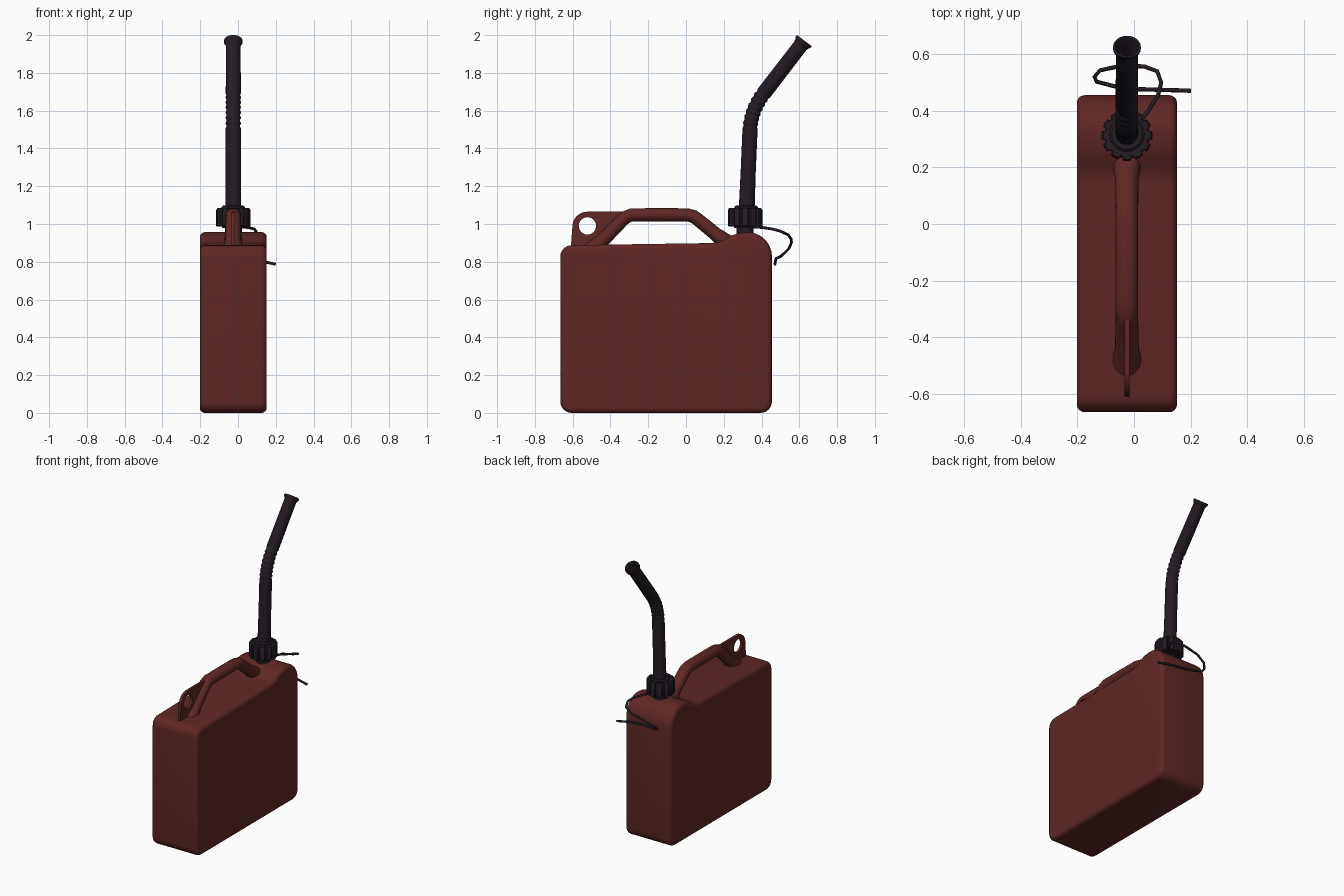
import bpy, bmesh, math
from mathutils import Vector

if "Cube" in bpy.data.objects:
    bpy.data.objects.remove(bpy.data.objects["Cube"])

CX = -0.025  # centre plane of the can


def material(name, rgb):
    m = bpy.data.materials.new(name)
    m.diffuse_color = (*rgb, 1)
    m.use_nodes = True
    m.node_tree.nodes["Principled BSDF"].inputs["Base Color"].default_value = m.diffuse_color
    return m


RED = material("red_plastic", (0.115, 0.02, 0.019))
BLACK = material("black_plastic", (0.018, 0.012, 0.018))


def finish(ob, mat, angle=35):
    ob.data.materials.clear()
    ob.data.materials.append(mat)
    bpy.ops.object.select_all(action='DESELECT')
    ob.select_set(True)
    bpy.context.view_layer.objects.active = ob
    if ob.type == 'CURVE':
        bpy.ops.object.convert(target='MESH')
    bpy.ops.object.shade_smooth_by_angle(angle=math.radians(angle))


def add_mesh(name, bm, mat, angle=35):
    bmesh.ops.recalc_face_normals(bm, faces=bm.faces)
    me = bpy.data.meshes.new(name)
    bm.to_mesh(me)
    bm.free()
    ob = bpy.data.objects.new(name, me)
    bpy.context.collection.objects.link(ob)
    finish(ob, mat, angle)


def arc(y, z, r, a0, a1, n=6):
    angles = [math.radians(a0 + (a1 - a0) * i / n) for i in range(n + 1)]
    return [(y + r * math.cos(a), z + r * math.sin(a)) for a in angles]


def loft(name, rings, mat, angle=35):
    """Skin a list of equal rings of points and cap both ends."""
    bm = bmesh.new()
    loops = [[bm.verts.new(p) for p in ring] for ring in rings]
    n = len(loops[0])
    for a, b in zip(loops, loops[1:]):
        for i in range(n):
            j = (i + 1) % n
            bm.faces.new((a[i], a[j], b[j], b[i]))
    bm.faces.new(loops[0])
    bm.faces.new(loops[-1])
    add_mesh(name, bm, mat, angle)


def ring(y, z, direction, r, wide=1.0, n=24):
    """Circle across a direction that lies in the YZ plane."""
    side = Vector((0, -direction.z, direction.y))
    c = Vector((CX, y, z))
    return [c + Vector((r * wide * math.cos(t), 0, 0)) + side * r * math.sin(t)
            for t in (2 * math.pi * i / n for i in range(n))]


def sweep(pts):
    """Tangents along a YZ path."""
    out = []
    for i in range(len(pts)):
        a, b = pts[max(i - 1, 0)], pts[min(i + 1, len(pts) - 1)]
        out.append(Vector((0, b[0] - a[0], b[1] - a[1])).normalized())
    return out


# Can body: side profile with raised spout shoulder, rounded side edges
profile = (arc(-0.605, 0.06, 0.06, 180, 270) + arc(0.395, 0.06, 0.06, 270, 360)
           + arc(0.325, 0.827, 0.13, 0, 90, 9)
           + [(0.275, 0.951), (0.235, 0.936), (0.2, 0.915), (0.17, 0.903), (0.13, 0.899)]
           + arc(-0.605, 0.828, 0.06, 90, 180))
bm = bmesh.new()
left, right = [[bm.verts.new((CX + s * 0.177, y, z)) for y, z in profile] for s in (-1, 1)]
caps = [bm.faces.new(left), bm.faces.new(right)]
for i in range(len(profile)):
    j = (i + 1) % len(profile)
    bm.faces.new((left[i], left[j], right[j], right[i]))
rim = [e for f in caps for e in f.edges]
bmesh.ops.recalc_face_normals(bm, faces=bm.faces)
bmesh.ops.bevel(bm, geom=rim, offset=0.027, offset_type='OFFSET', segments=4,
                profile=0.5, affect='EDGES', clamp_overlap=False)
add_mesh("can_body", bm, RED, 40)

# Carry handle: y, z, radius
handle = [(-0.50, 0.855, 0.05), (-0.475, 0.88, 0.046), (-0.445, 0.91, 0.037),
          (-0.34, 1.017, 0.035), (-0.32, 1.035, 0.035), (-0.29, 1.048, 0.035),
          (-0.12, 1.049, 0.035), (0.01, 1.048, 0.035), (0.04, 1.04, 0.035),
          (0.065, 1.022, 0.035), (0.155, 0.948, 0.036), (0.195, 0.917, 0.042),
          (0.25, 0.875, 0.048)]
loft("carry_handle", [ring(y, z, d, r, 1.14) for (y, z, r), d in zip(handle, sweep(handle))], RED, 45)

# Thin hanging tab with a round hole
cu = bpy.data.curves.new("hanging_tab", 'CURVE')
cu.dimensions = '2D'
cu.fill_mode = 'BOTH'
cu.extrude = 0.009
outline = [(-0.61, 0.87), (-0.602, 0.98)] + arc(-0.522, 0.985, 0.08, 175, 90, 8) \
    + [(-0.32, 1.065), (-0.32, 1.03), (-0.46, 0.87)]
for loop in (outline, arc(-0.522, 0.99, 0.046, 0, 345, 23)):
    sp = cu.splines.new('POLY')
    sp.points.add(len(loop) - 1)
    for p, (y, z) in zip(sp.points, loop):
        p.co = (y, z, 0, 1)
    sp.use_cyclic_u = True
tab = bpy.data.objects.new("hanging_tab", cu)
tab.location.x = CX
tab.rotation_euler = (math.pi / 2, 0, math.pi / 2)
bpy.context.collection.objects.link(tab)
finish(tab, RED)

# Neck and the ring holding the cord
UP = Vector((0, 0, 1))
NY = 0.313
loft("neck", [ring(NY, z, UP, 0.045) for z in (0.93, 1.0)], BLACK)
loft("cord_ring", [ring(NY, z, UP, 0.06) for z in (0.978, 0.99)], BLACK)

# Ribbed screw cap
TEETH = 12


def cap_ring(z, scale):
    pts = []
    for k in range(TEETH):
        for f, r in ((0.0, 0.09), (0.3, 0.091), (0.6, 0.09), (0.7, 0.08), (0.9, 0.08)):
            a = 2 * math.pi * (k + f - 0.3) / TEETH
            pts.append((CX + r * scale * math.cos(a), NY + r * scale * math.sin(a), z))
    return pts


loft("screw_cap", [cap_ring(z, s) for z, s in
                   ((0.986, 0.96), (0.991, 1), (1.074, 1), (1.084, 0.93))], BLACK)
loft("cap_collar", [ring(0.318, z, UP, r) for z, r in
                    ((1.075, 0.062), (1.09, 0.062), (1.097, 0.054))], BLACK)

# Spout: straight tube, ribbed bend, straight tube, flared open tip
P0, P1, P2 = Vector((0.339, 1.50)), Vector((0.345, 1.605)), Vector((0.412, 1.692))
TIP = Vector((0.6265, 1.971))
path = [(0.321, 1.07, 0.042), (0.329, 1.27, 0.040)]
RIBS = 7
for i in range(RIBS * 4 + 1):
    t = i / (RIBS * 4)
    p = P0 * (1 - t) ** 2 + P1 * 2 * t * (1 - t) + P2 * t * t
    path.append((p.x, p.y, (0.040, 0.040, 0.036, 0.036)[i % 4]))
d = (TIP - P2).normalized()
for back, r in ((0.035, 0.039), (0.022, 0.042), (0.012, 0.049), (0.0, 0.049)):
    p = TIP - d * back
    path.append((p.x, p.y, r))
rings = [ring(y, z, t, r) for (y, z, r), t in zip(path, sweep(path))]
d3 = Vector((0, d.x, d.y))
for back, r in ((0.0, 0.041), (0.02, 0.033), (0.25, 0.033)):
    p = TIP - d * back
    rings.append(ring(p.x, p.y, d3, r))
loft("pouring_spout", rings, BLACK)

# Loose cord hanging from the neck
cord = [(0.015, 0.355, 0.984), (0.05, 0.40, 0.982), (0.085, 0.455, 0.974), (0.096, 0.50, 0.962),
        (0.082, 0.54, 0.943), (0.035, 0.557, 0.92), (-0.05, 0.558, 0.90), (-0.12, 0.543, 0.868),
        (-0.14, 0.52, 0.845), (-0.132, 0.503, 0.83), (-0.075, 0.488, 0.822),
        (0.0, 0.477, 0.818), (0.1, 0.474, 0.808), (0.2, 0.471, 0.787)]
cu = bpy.data.curves.new("cap_cord", 'CURVE')
cu.dimensions = '3D'
cu.bevel_depth = 0.0075
cu.bevel_resolution = 2
cu.use_fill_caps = True
sp = cu.splines.new('POLY')
sp.points.add(len(cord) - 1)
for p, co in zip(sp.points, cord):
    p.co = (*co, 1)
ob = bpy.data.objects.new("cap_cord", cu)
bpy.context.collection.objects.link(ob)
finish(ob, BLACK, 50)
